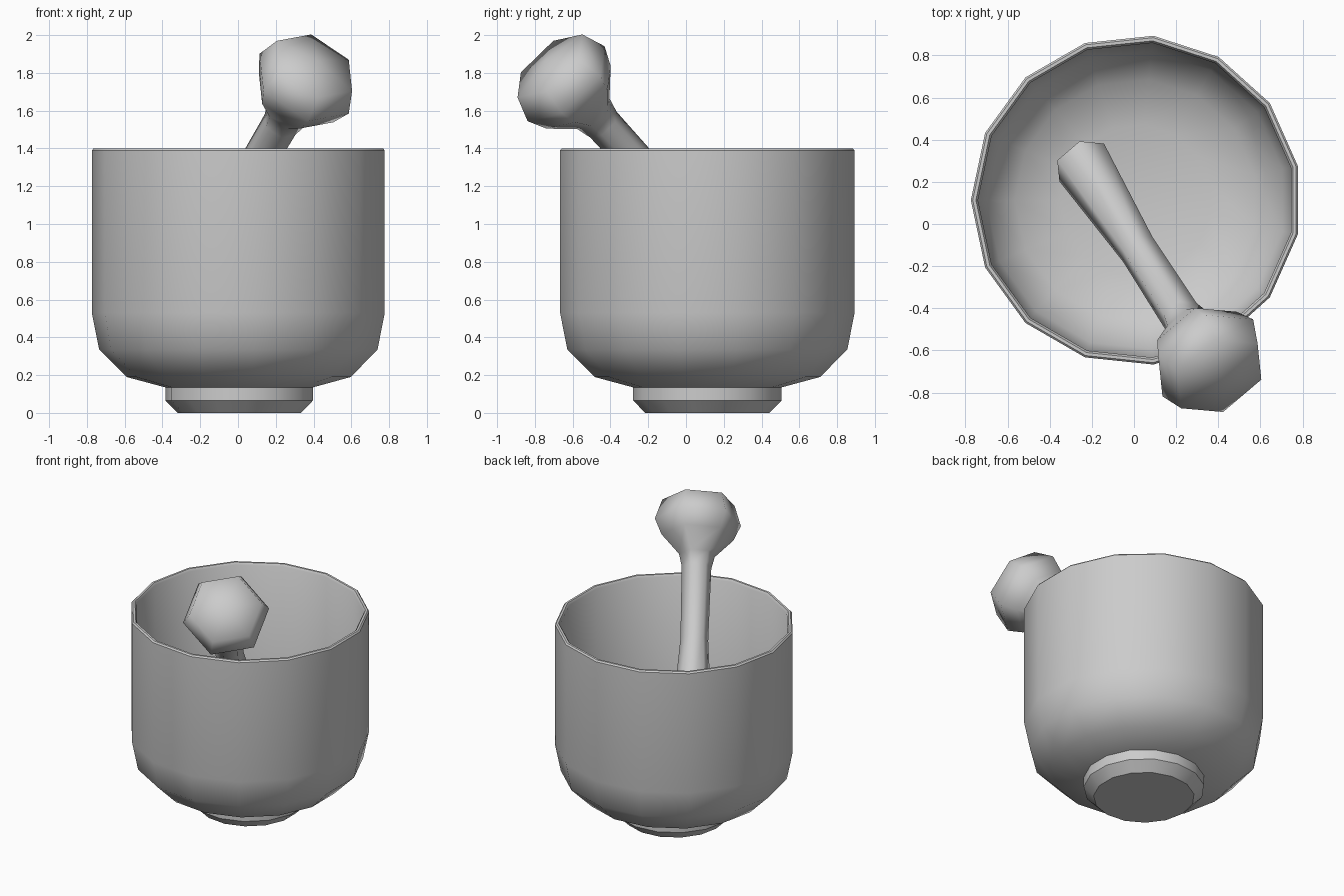
import bpy, bmesh, math
from mathutils import Vector, Matrix

cube = bpy.data.objects.get("Cube")
if cube:
    bpy.data.objects.remove(cube, do_unlink=True)

stone = bpy.data.materials.new("light_grey_stone")
stone.use_nodes = True
GREY = (0.6, 0.6, 0.6, 1)
stone.diffuse_color = GREY
stone.node_tree.nodes["Principled BSDF"].inputs["Base Color"].default_value = GREY


def lathe(name, profile, sides, phase, matrix, smooth_deg):
    """Turn a (radius, height) profile into a faceted solid; radius 0 makes a pole."""
    bm = bmesh.new()
    rings = []
    for r, h in profile:
        count = sides if r > 0 else 1
        angles = [math.radians(phase) + math.tau * i / sides for i in range(count)]
        rings.append([bm.verts.new((r * math.cos(a), r * math.sin(a), h)) for a in angles])
    for low, high in zip(rings, rings[1:]):
        for i in range(sides):
            j = (i + 1) % sides
            quad = [low[i % len(low)], low[j % len(low)],
                    high[j % len(high)], high[i % len(high)]]
            bm.faces.new(list(dict.fromkeys(quad)))
    bmesh.ops.recalc_face_normals(bm, faces=bm.faces)
    mesh = bpy.data.meshes.new(name)
    bm.to_mesh(mesh)
    bm.free()
    mesh.materials.append(stone)
    obj = bpy.data.objects.new(name, mesh)
    obj.matrix_world = matrix
    bpy.context.collection.objects.link(obj)
    bpy.ops.object.select_all(action='DESELECT')
    obj.select_set(True)
    bpy.context.view_layer.objects.active = obj
    bpy.ops.object.shade_smooth_by_angle(angle=math.radians(smooth_deg))
    return obj


# Mortar: foot, rounded belly, straight wall, thin bevelled rim, hollow inside
mortar_profile = [
    (0, 0), (0.33, 0), (0.395, 0.065), (0.395, 0.135),
    (0.6, 0.19), (0.745, 0.335), (0.784, 0.53), (0.784, 1.39),
    (0.775, 1.4), (0.76, 1.4), (0.75, 1.385),
    (0.75, 0.54), (0.71, 0.36), (0.575, 0.23), (0.36, 0.175), (0, 0.16),
]
lathe("mortar_bowl", mortar_profile, 15, 180,
      Matrix.Translation((0.01, 0.113, 0)), 35)

# Pestle frame: leaning axis, with a level sideways direction
axis = Vector((0.4, -0.62, 0.68)).normalized()
side = Vector((-axis.y, axis.x, 0)).normalized()
up = axis.cross(side)
frame = Matrix((side, up, axis)).transposed().to_4x4()
frame.translation = (0.35, -0.635, 1.743)

# Pestle: flared grip, slim shaft, neck and rounded six-sided head
pestle_profile = [
    (0, -1.51), (0.14, -1.5), (0.092, -0.83), (0.098, -0.32), (0.118, -0.235),
    (0.238, -0.107), (0.285, 0), (0.24, 0.138), (0, 0.18),
]
lathe("pestle", pestle_profile, 6, 11, frame, 65)
